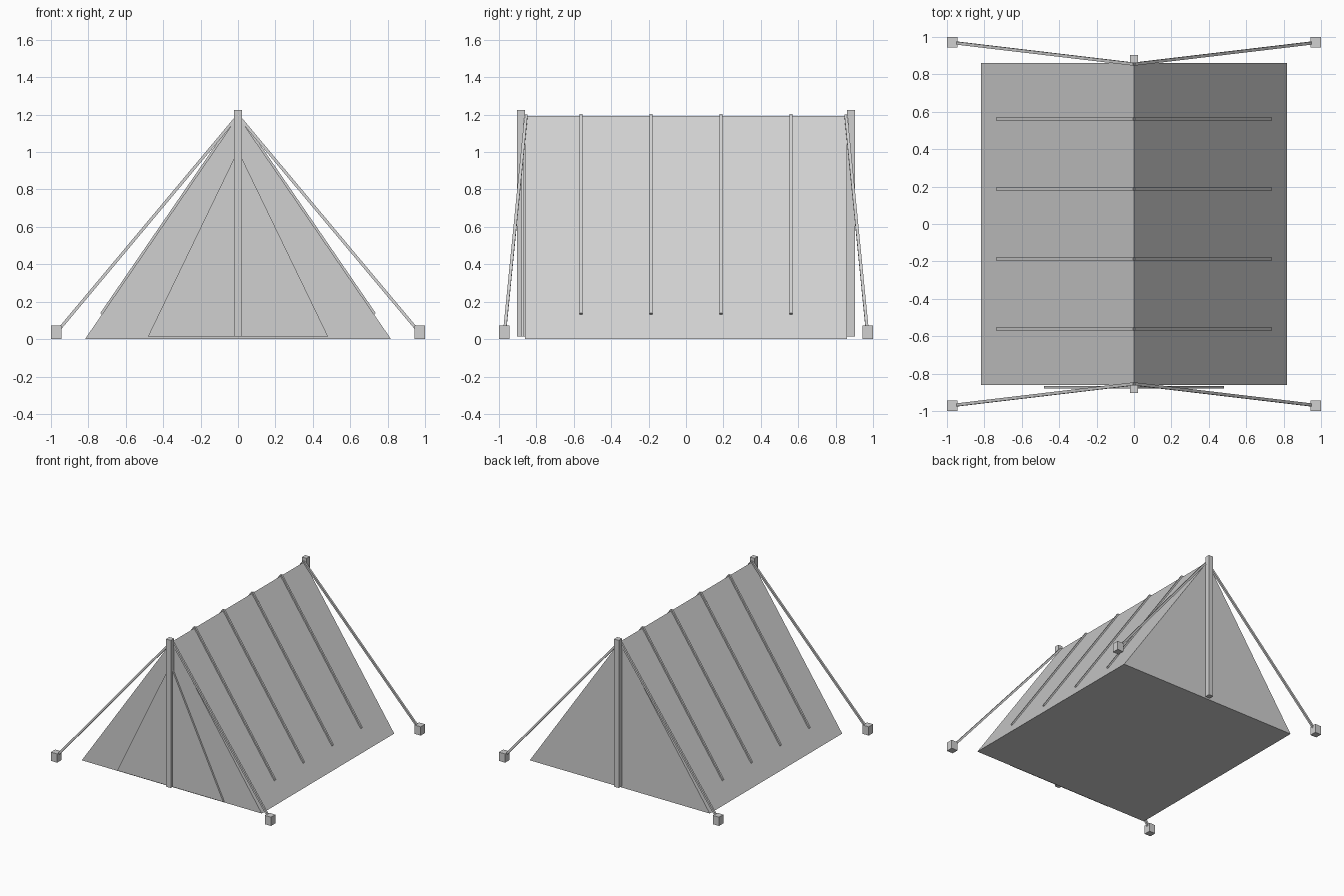
import bpy
from mathutils import Vector

cube = bpy.data.objects.get("Cube")
if cube:
    bpy.data.objects.remove(cube, do_unlink=True)

# Single plain canvas grey
grey = bpy.data.materials.new("canvas_grey")
grey.use_nodes = True
colour = (0.63, 0.63, 0.63, 1)
grey.diffuse_color = colour
grey.node_tree.nodes["Principled BSDF"].inputs["Base Color"].default_value = colour


def add_mesh(name, verts, faces):
    mesh = bpy.data.meshes.new(name)
    mesh.from_pydata(verts, [], faces)
    mesh.materials.append(grey)
    obj = bpy.data.objects.new(name, mesh)
    bpy.context.collection.objects.link(obj)
    return obj


def wedge(name, half_width, bottom, top, y0, y1):
    """Upright triangle extruded from y0 to y1."""
    profile = [(-half_width, bottom), (half_width, bottom), (0, top)]
    verts = [(x, y, z) for y in (y0, y1) for x, z in profile]
    faces = [(0, 1, 2), (5, 4, 3), (0, 3, 4, 1), (1, 4, 5, 2), (2, 5, 3, 0)]
    return add_mesh(name, verts, faces)


def beam(name, start, end, width):
    """Square bar between two points."""
    a, b = Vector(start), Vector(end)
    axis = (b - a).normalized()
    guide = Vector((1, 0, 0)) if abs(axis.z) > 0.99 else Vector((0, 1, 0))
    side = axis.cross(guide).normalized() * width / 2
    other = axis.cross(side).normalized() * width / 2
    ring = [side + other, other - side, -side - other, side - other]
    verts = [p + r for p in (a, b) for r in ring]
    faces = [(3, 2, 1, 0), (4, 5, 6, 7)]
    faces += [(i, (i + 1) % 4, (i + 1) % 4 + 4, i + 4) for i in range(4)]
    return add_mesh(name, verts, faces)


# Tent body and door panel
wedge("tent_body", 0.818, 0, 1.192, -0.86, 0.86)
wedge("door_panel", 0.482, 0.013, 1.01, -0.88, -0.866)

# Poles, guy ropes and pegs at both ends
for end, y in (("front", -1), ("back", 1)):
    beam(end + "_pole", (0, y * 0.882, 0.013), (0, y * 0.882, 1.226), 0.042)
    for side, x in (("right", -1), ("left", 1)):
        beam(f"{end}_{side}_rope", (0, y * 0.855, 1.195),
             (x * 0.97, y * 0.97, 0.036), 0.016)
        beam(f"{end}_{side}_peg", (x * 0.972, y * 0.972, 0),
             (x * 0.972, y * 0.972, 0.072), 0.056)

# Seam ribs running down the roof slopes
for i in range(4):
    y = (i - 1.5) * 0.374
    for side, x in (("right", -1), ("left", 1)):
        beam(f"{side}_rib_{i + 1}", (0, y, 1.198), (x * 0.73, y, 0.134), 0.016)
